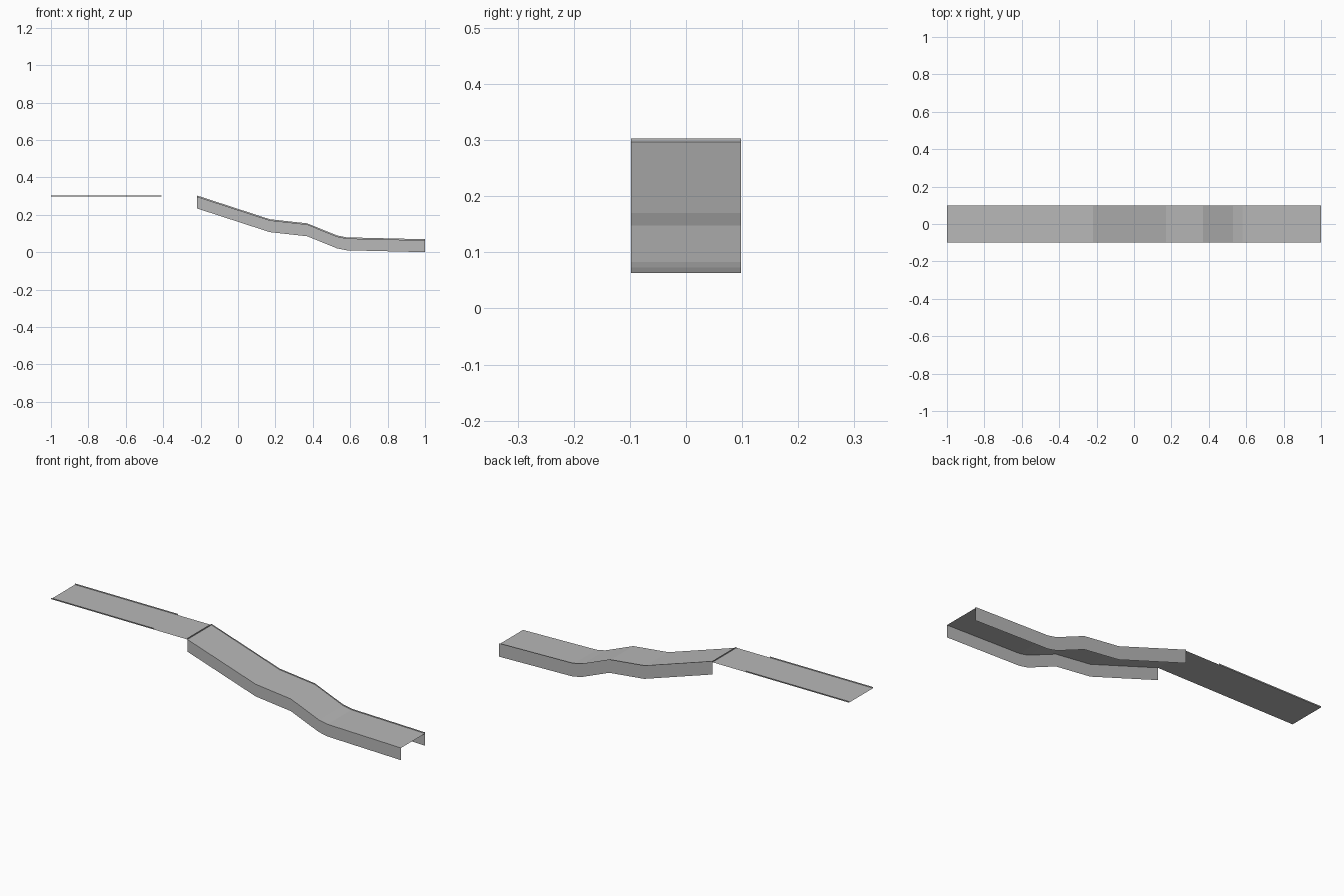
import bpy

if "Cube" in bpy.data.objects:
    bpy.data.objects.remove(bpy.data.objects["Cube"])

grey = bpy.data.materials.new("plain grey")
grey.diffuse_color = (0.48, 0.48, 0.48, 1)
grey.use_nodes = True
grey.node_tree.nodes["Principled BSDF"].inputs["Base Color"].default_value = grey.diffuse_color

HALF = 0.098   # half width of the track
LIP = 0.006    # thin raised rim
SKIRT = 0.063  # depth of the side walls

# Surface profile of the ramp, high end to low end (x, z)
PROFILE = [(-0.22, 0.297), (0.17, 0.17), (0.37, 0.148),
           (0.53, 0.083), (0.58, 0.073), (1.0, 0.063)]
DECK = [(-1.0, 0.297), (-0.22, 0.297)]
DECK_RIM = [(-1.0, 0.297), (-0.41, 0.297)]


def sheet(name, side_a, side_b):
    """Strip of quads between two matching rows of points."""
    n = len(side_a)
    faces = [(i, i + 1, n + i + 1, n + i) for i in range(n - 1)]
    mesh = bpy.data.meshes.new(name)
    mesh.from_pydata(side_a + side_b, [], faces)
    mesh.materials.append(grey)
    obj = bpy.data.objects.new(name, mesh)
    bpy.context.collection.objects.link(obj)
    return obj


def row(path, y, dz=0.0):
    return [(x, y, z + dz) for x, z in path]


# Walking surfaces
sheet("upper_deck", row(DECK, -HALF), row(DECK, HALF))
sheet("ramp_surface", row(PROFILE, -HALF), row(PROFILE, HALF))

# Ramp side walls, the back one standing slightly proud of the surface
sheet("ramp_front_wall", row(PROFILE, -HALF, -SKIRT), row(PROFILE, -HALF))
sheet("ramp_back_wall", row(PROFILE, HALF, LIP), row(PROFILE, HALF, -SKIRT))

# Thin rims along the upper deck
sheet("deck_front_rim", row(DECK_RIM, -HALF), row(DECK_RIM, -HALF, LIP))
sheet("deck_back_rim", row(DECK_RIM, HALF, LIP), row(DECK_RIM, HALF))

# Thin lip across the joint between deck and ramp
x, z = PROFILE[0]
sheet("joint_lip", [(x, -HALF, z), (x, HALF, z)],
      [(x, -HALF, z + LIP), (x, HALF, z + LIP)])
